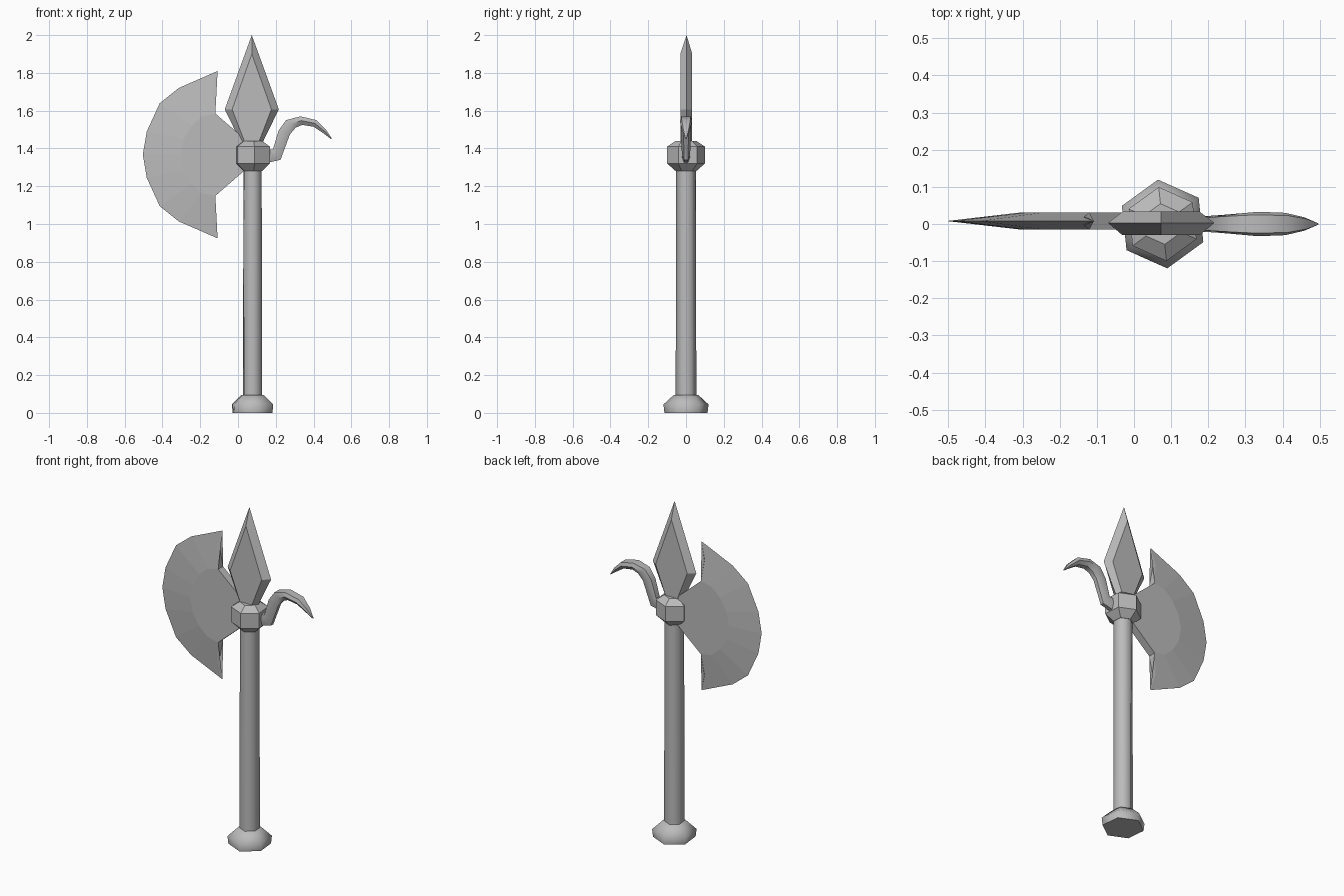
import bpy, bmesh, math

cube = bpy.data.objects.get("Cube")
if cube:
    bpy.data.objects.remove(cube, do_unlink=True)

steel = bpy.data.materials.new("grey steel")
steel.use_nodes = True
GREY = (0.5, 0.5, 0.5, 1)
steel.diffuse_color = GREY
steel.node_tree.nodes["Principled BSDF"].inputs["Base Color"].default_value = GREY

AXIS = 0.077     # x of the shaft
MID = 1.367      # height of the blade's line of symmetry


def finish(name, bm, smooth=None):
    bmesh.ops.remove_doubles(bm, verts=bm.verts, dist=0.0005)
    bmesh.ops.recalc_face_normals(bm, faces=bm.faces)
    mesh = bpy.data.meshes.new(name)
    bm.to_mesh(mesh)
    bm.free()
    mesh.materials.append(steel)
    obj = bpy.data.objects.new(name, mesh)
    bpy.context.collection.objects.link(obj)
    if smooth:
        bpy.ops.object.select_all(action='DESELECT')
        obj.select_set(True)
        bpy.context.view_layer.objects.active = obj
        bpy.ops.object.shade_smooth_by_angle(angle=math.radians(smooth))
    return obj


def loft(bm, rings):
    """Skin a list of closed rings and cap both ends."""
    loops = [[bm.verts.new(p) for p in ring] for ring in rings]
    for a, b in zip(loops, loops[1:]):
        n = len(a)
        for i in range(n):
            j = (i + 1) % n
            bm.faces.new((a[i], a[j], b[j], b[i]))
    bm.faces.new(loops[0])
    bm.faces.new(loops[-1])


def hex_turned(name, profile, smooth=None):
    """Six-sided turned part from (radius, height) pairs."""
    bm = bmesh.new()
    angles = [math.radians(96 + 60 * i) for i in range(6)]
    loft(bm, [[(AXIS + r * math.cos(a), r * math.sin(a), z) for a in angles]
              for r, z in profile])
    return finish(name, bm, smooth)


# Shaft, pommel and collar
hex_turned("shaft", [(0.055, 0.06), (0.053, 1.3)], 65)
hex_turned("pommel", [(0.115, 0), (0.12, 0.045), (0.065, 0.095)], 65)
hex_turned("collar", [(0.055, 1.28), (0.1, 1.32), (0.1, 1.41), (0.055, 1.44)])


# Axe blade: thin cutting arc, bevel, flat cheek and notched back edge
def mirrored(points):
    return points + [(x, 2 * MID - z) for x, z in reversed(points[:-1])]


arc = mirrored([(-0.108, 1.81), (-0.314, 1.72), (-0.414, 1.64),
                (-0.483, 1.49), (-0.504, MID)])
cheek = mirrored([(-0.12, 1.585), (-0.19, 1.57), (-0.245, 1.52),
                  (-0.288, 1.45), (-0.305, MID)])
notch = [(-0.135, 1.71), (-0.135, 2 * MID - 1.71)]
root = [(0.03, 1.455), (0.03, 2 * MID - 1.455)]
bm = bmesh.new()
back_edges = []
for side in (-1, 1):
    def layer(points, half):
        return [bm.verts.new((x, 0.008 + side * half, z)) for x, z in points]
    o, p, n, r = (layer(arc, 0), layer(cheek, 0.023),
                  layer(notch, 0.012), layer(root, 0.023))
    for i in range(len(o) - 1):
        bm.faces.new((o[i], o[i + 1], p[i + 1], p[i]))
    bm.faces.new((o[0], p[0], n[0]))
    bm.faces.new((o[-1], p[-1], n[1]))
    bm.faces.new(p + [r[1], r[0]])
    back_edges.append([o[0], n[0], p[0], r[0], r[1], p[-1], n[1], o[-1]])
front, back = back_edges
for i in range(len(front) - 1):
    bm.faces.new((front[i], front[i + 1], back[i + 1], back[i]))
finish("axe_blade", bm)

# Spear point: sharp outline bevelled to a flat diamond on each face
outline = [(0, 2.0), (0.143, 1.607), (0.052, 1.42),
           (-0.052, 1.42), (-0.143, 1.607)]
flat = [(0, 1.9), (0.104, 1.607), (0.032, 1.42),
        (-0.032, 1.42), (-0.104, 1.607)]
bm = bmesh.new()
loft(bm, [[(0.073 + x, y, z) for x, z in shape]
          for shape, y in ((flat, -0.03), (outline, 0.003), (flat, 0.033))])
finish("spear_point", bm)

# Curved rear hook: (outer x, z, inner x, z, half width) stations
stations = [(0.14, 1.39, 0.14, 1.32, 0.022), (0.185, 1.395, 0.225, 1.34, 0.022),
            (0.215, 1.495, 0.275, 1.475, 0.025), (0.255, 1.55, 0.305, 1.51, 0.028),
            (0.33, 1.57, 0.34, 1.525, 0.033), (0.415, 1.55, 0.40, 1.515, 0.03),
            (0.465, 1.50, 0.452, 1.48, 0.018), (0.497, 1.452, 0.494, 1.449, 0.002)]
section = [(0, 0.75), (0.5, 1), (1, 0.5), (1, -0.5), (0.5, -1), (0, -0.75)]
bm = bmesh.new()
loft(bm, [[(ox + (ix - ox) * t, w * s, oz + (iz - oz) * t) for t, s in section]
          for ox, oz, ix, iz, w in stations])
finish("rear_hook", bm, 40)
